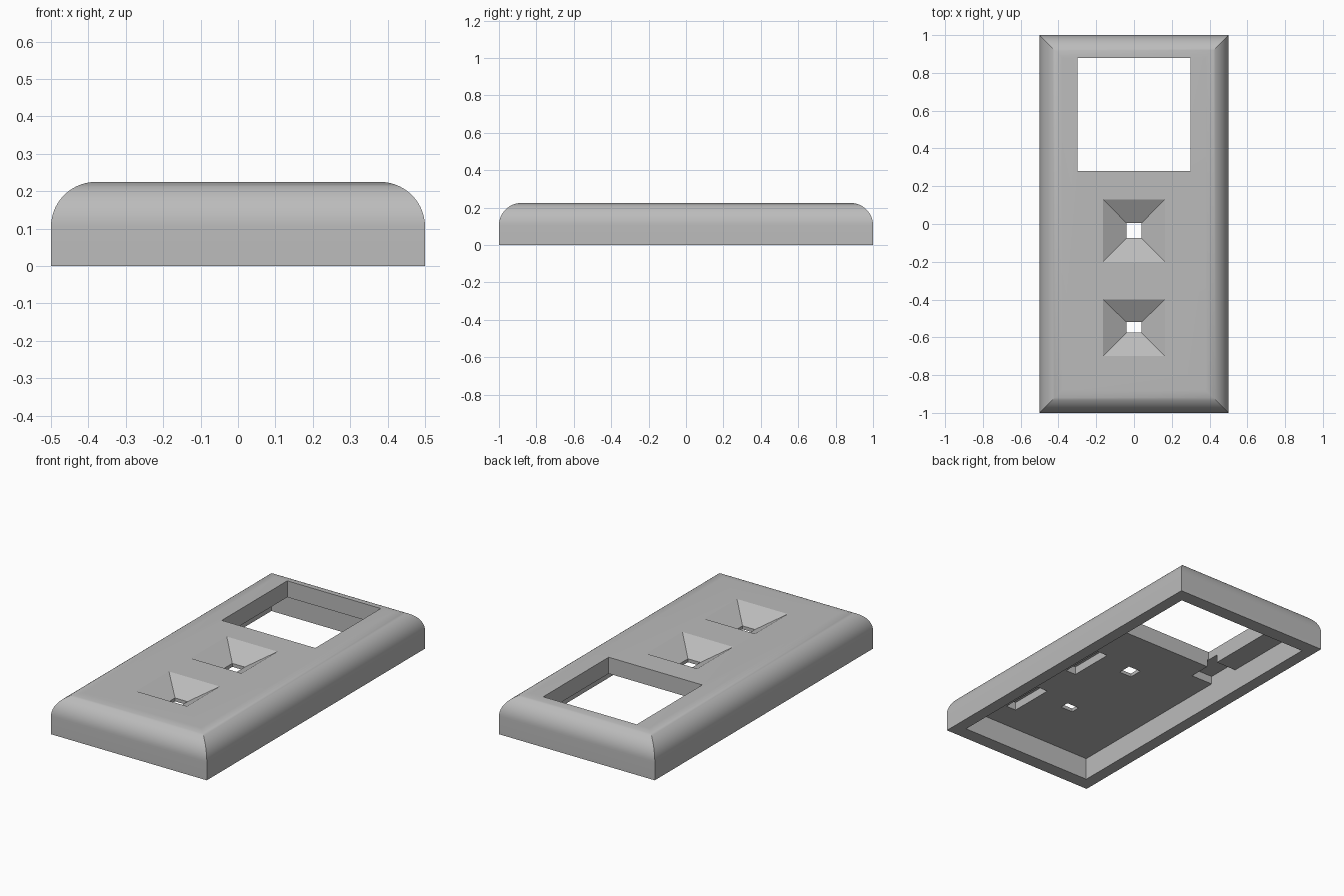
import bpy, bmesh, math

old = bpy.data.objects.get("Cube")
if old:
    bpy.data.objects.remove(old, do_unlink=True)

grey = bpy.data.materials.new("plain_grey")
grey.use_nodes = True
colour = (0.5, 0.5, 0.5, 1)
grey.diffuse_color = colour
grey.node_tree.nodes["Principled BSDF"].inputs["Base Color"].default_value = colour


def loft(name, rings):
    """Closed solid through stacked rectangles (x0, x1, y0, y1, z)."""
    bm = bmesh.new()
    loops = []
    for x0, x1, y0, y1, z in rings:
        corners = ((x0, y0), (x1, y0), (x1, y1), (x0, y1))
        loops.append([bm.verts.new((x, y, z)) for x, y in corners])
    bm.faces.new(loops[0][::-1])
    bm.faces.new(loops[-1])
    for low, high in zip(loops, loops[1:]):
        for i in range(4):
            j = (i + 1) % 4
            bm.faces.new((low[i], low[j], high[j], high[i]))
    bmesh.ops.recalc_face_normals(bm, faces=bm.faces)
    mesh = bpy.data.meshes.new(name)
    bm.to_mesh(mesh)
    bm.free()
    mesh.materials.append(grey)
    ob = bpy.data.objects.new(name, mesh)
    bpy.context.collection.objects.link(ob)
    return ob


def box(name, x0, x1, y0, y1, z0, z1):
    return loft(name, [(x0, x1, y0, y1, z0), (x0, x1, y0, y1, z1)])


# Cover shell: upright sides, rounded top edges meeting in mitred corners
TOP, CEILING, RADIUS, STEPS = 0.225, 0.13, 0.12, 14
rings = [(-0.5, 0.5, -1, 1, 0)]
for k in range(STEPS + 1):
    a = math.pi / 2 * k / STEPS
    d = RADIUS * (1 - math.cos(a))
    rings.append((d - 0.5, 0.5 - d, d - 1, 1 - d, TOP - RADIUS + RADIUS * math.sin(a)))
cover = loft("cover", rings)

# Hollow underside and screen window
cutters = [
    box("cavity", -0.43, 0.43, -0.92, 0.92, -0.1, CEILING),
    box("window", -0.3, 0.3, 0.28, 0.88, 0.05, 0.4),
]

# Funnel recesses, each with a small through hole
NECK = 0.15
for y0, y1, h0, h1 in ((-0.2, 0.13, -0.075, 0.005), (-0.7, -0.4, -0.575, -0.52)):
    cutters.append(loft("funnel", [
        (-0.04, 0.04, h0, h1, 0.05),
        (-0.04, 0.04, h0, h1, NECK),
        (-0.163, 0.163, y0, y1, TOP),
        (-0.163, 0.163, y0, y1, 0.3),
    ]))

# Pockets in the ceiling of the cavity
POCKET = 0.177
for x0, x1, y0, y1 in ((0.21, 0.275, -0.25, 0.02), (0.21, 0.275, -0.76, -0.49),
                       (-0.43, -0.29, 0.15, 0.35)):
    cutters.append(box("pocket", x0, x1, y0, y1, 0.08, POCKET))

# Carve the cover and drop the cutters
bpy.context.view_layer.objects.active = cover
for cutter in cutters:
    mod = cover.modifiers.new("carve", 'BOOLEAN')
    mod.operation = 'DIFFERENCE'
    mod.solver = 'EXACT'
    mod.object = cutter
    bpy.ops.object.modifier_apply(modifier=mod.name)
    bpy.data.objects.remove(cutter, do_unlink=True)

bpy.ops.object.select_all(action='DESELECT')
cover.select_set(True)
bpy.ops.object.shade_smooth_by_angle(angle=math.radians(25))
